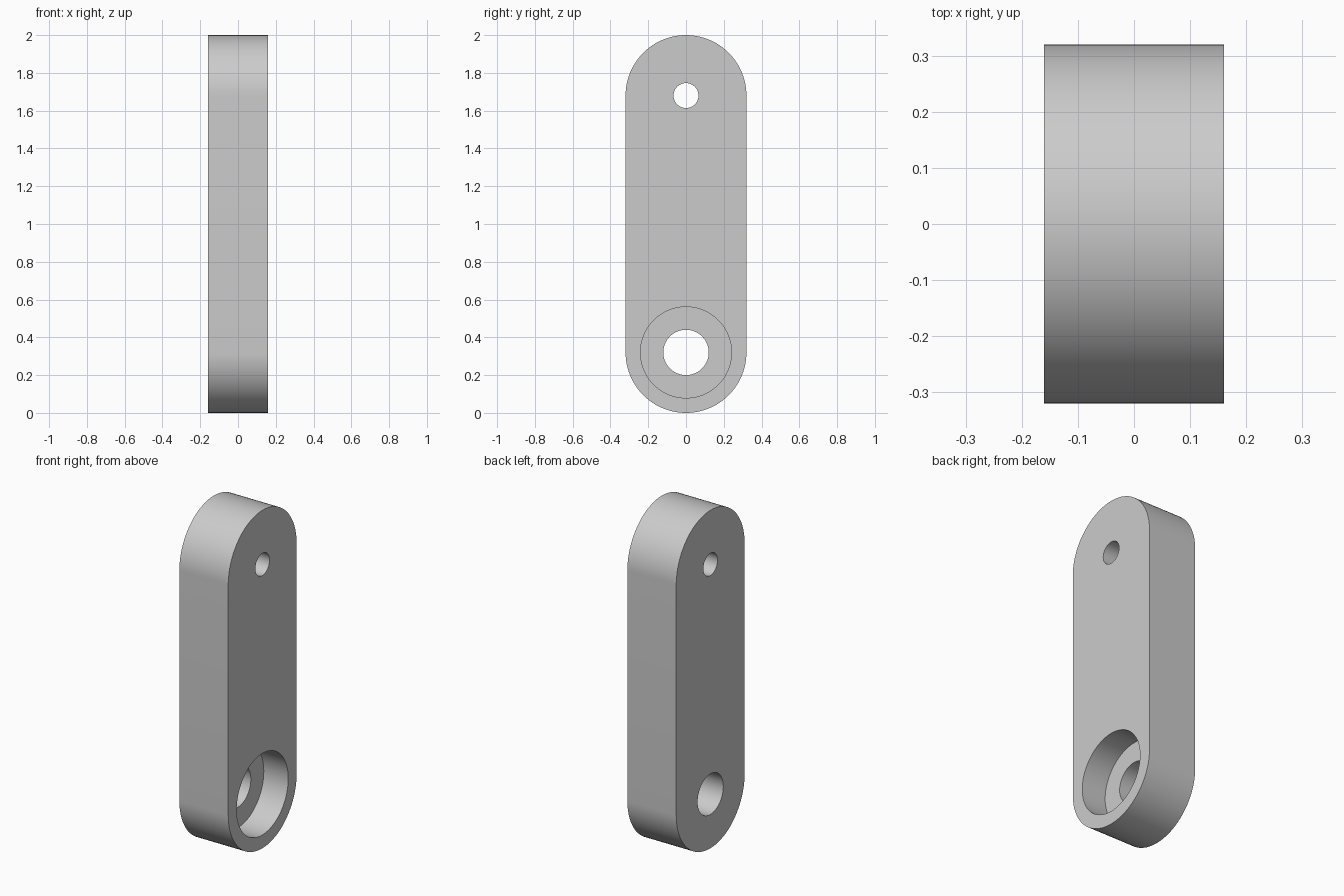
import bpy
import bmesh
from math import cos, sin, pi
from mathutils import Matrix, Vector

cube = bpy.data.objects.get("Cube")
if cube:
    bpy.data.objects.remove(cube, do_unlink=True)

RADIUS = 0.32            # rounded end radius
HALF = 0.16              # half thickness
LOW, HIGH = RADIUS, 2 - RADIUS
SEGMENTS = 48            # segments per rounded end

grey = bpy.data.materials.new("plain grey")
grey.use_nodes = True
colour = (0.6, 0.6, 0.6, 1)
grey.diffuse_color = colour
grey.node_tree.nodes["Principled BSDF"].inputs["Base Color"].default_value = colour


def add_object(name, bm):
    bmesh.ops.recalc_face_normals(bm, faces=bm.faces)
    mesh = bpy.data.meshes.new(name)
    bm.to_mesh(mesh)
    bm.free()
    mesh.materials.append(grey)
    obj = bpy.data.objects.new(name, mesh)
    bpy.context.collection.objects.link(obj)
    return obj


def cylinder_x(name, radius, z, x0, x1):
    bm = bmesh.new()
    turn = Matrix.Translation(((x0 + x1) / 2, 0, z)) @ Matrix.Rotation(pi / 2, 4, "Y")
    bmesh.ops.create_cone(bm, cap_ends=True, segments=96, radius1=radius,
                          radius2=radius, depth=x1 - x0, matrix=turn)
    return add_object(name, bm)


# Link plate: a slot outline extruded across its thickness
bm = bmesh.new()
outline = []
for centre, start in ((HIGH, 0), (LOW, pi)):
    for i in range(SEGMENTS + 1):
        a = start + pi * i / SEGMENTS
        outline.append(bm.verts.new((-HALF, RADIUS * cos(a), centre + RADIUS * sin(a))))
side = bm.faces.new(outline)
extruded = bmesh.ops.extrude_face_region(bm, geom=[side], use_keep_orig=True)
bmesh.ops.translate(bm, vec=Vector((2 * HALF, 0, 0)),
                    verts=[v for v in extruded["geom"] if isinstance(v, bmesh.types.BMVert)])
plate = add_object("link_plate", bm)

# Small pin hole, large bore, and a counterbore half way in from the +x side
cutters = [
    cylinder_x("pin_hole_cutter", 0.066, HIGH, -0.3, 0.3),
    cylinder_x("bore_cutter", 0.12, LOW, -0.3, 0.3),
    cylinder_x("counterbore_cutter", 0.241, LOW, 0, 0.3),
]
bpy.ops.object.select_all(action="DESELECT")
plate.select_set(True)
bpy.context.view_layer.objects.active = plate
for cutter in cutters:
    cutter.hide_render = True
    cut = plate.modifiers.new(cutter.name, "BOOLEAN")
    cut.operation = "DIFFERENCE"
    cut.solver = "EXACT"
    cut.object = cutter
    bpy.ops.object.modifier_apply(modifier=cut.name)
    bpy.data.objects.remove(cutter, do_unlink=True)

# Smooth round walls with crisp rims
bpy.ops.object.shade_smooth_by_angle(angle=pi / 6)
